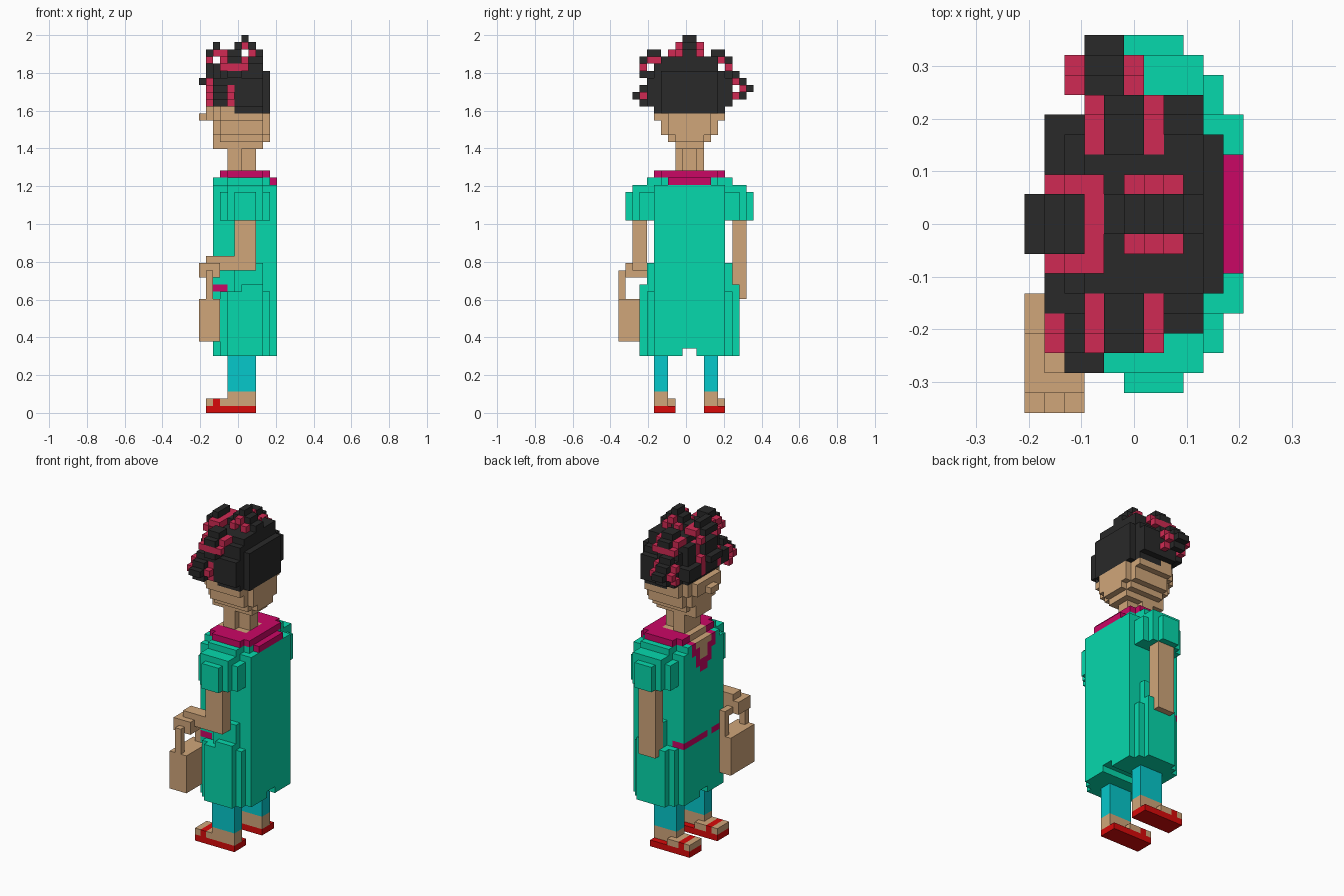
import bpy, bmesh
from itertools import product

if "Cube" in bpy.data.objects:
    bpy.data.objects.remove(bpy.data.objects["Cube"], do_unlink=True)

U = 2 / 53                      # edge of one block
grid = {}                       # block -> part name
parts = {}                      # part name -> colour name

COLOURS = {"skin": "D0A67A", "dark hair": "292929", "crimson": "D02A53",
           "magenta": "CA0765", "dress green": "06D8AC",
           "trouser teal": "06C8CB", "shoe red": "D80A0A"}


def linear(h):
    c = [int(h[i:i + 2], 16) / 255 for i in (0, 2, 4)]
    return [v / 12.92 if v < 0.04 else ((v + 0.055) / 1.055) ** 2.4 for v in c] + [1]


def material(name):
    m = bpy.data.materials.new(name)
    m.use_nodes = True
    m.diffuse_color = linear(COLOURS[name])
    bsdf = m.node_tree.nodes["Principled BSDF"]
    bsdf.inputs["Base Color"].default_value = linear(COLOURS[name])
    bsdf.inputs["Roughness"].default_value = 0.9
    return m


def box(part, colour, x0, x1, y0, y1, z0, z1):
    """Fill a range of blocks; later parts replace earlier ones."""
    parts[part] = colour
    for c in product(range(x0, x1), range(y0, y1), range(z0, z1)):
        grid[c] = part


def sides(part, colour, x0, x1, y0, y1, z0, z1, centre=20):
    """A box and its mirror image across the body."""
    box(part, colour, x0, x1, y0, y1, z0, z1)
    box(part, colour, x0, x1, centre - y1, centre - y0, z0, z1)


# Legs and shoes
for n, y in (("right", 5), ("left", 12)):
    box(n + "_trouser_leg", "trouser teal", 4, 8, y, y + 2, 3, 10)
    box(n + "_foot", "skin", 4, 8, y, y + 2, 1, 3)
    box(n + "_foot", "skin", 1, 5, y, y + 3, 1, 2)
    box(n + "_shoe", "shoe red", 1, 8, y, y + 3, 0, 1)
    box(n + "_shoe", "shoe red", 2, 3, y, y + 3, 1, 2)

# Dress: body, flared skirt, shoulders
D, G = "dress", "dress green"
box(D, G, 2, 11, 5, 15, 8, 32)
box(D, G, 3, 10, 4, 16, 8, 17)
box(D, G, 4, 9, 3, 17, 8, 17)
sides(D, G, 6, 9, 3, 4, 17, 18)
sides(D, G, 5, 9, 4, 5, 17, 21)
box(D, G, 4, 9, 4, 16, 32, 33)
box(D, G, 2, 10, 6, 14, 32, 33)
for c in product(range(11), range(9, 11), range(8, 9)):     # hem notch
    grid.pop(c, None)

# Sleeves
sides("sleeves", G, 5, 8, 1, 2, 27, 31)
sides("sleeves", G, 4, 9, 2, 3, 27, 31)
sides("sleeves", G, 3, 10, 3, 5, 27, 31)
sides("sleeves", G, 4, 9, 2, 5, 31, 32)

# Belt with a gap at the front
for y0, y1 in ((5, 8), (9, 15)):
    box("belt", "magenta", 2, 3, y0, y1, 17, 18)
sides("belt", "magenta", 2, 4, 5, 6, 17, 18)

# Collar ring, back flap and pointed neckline
C, M = "collar", "magenta"
box(C, M, 4, 9, 5, 15, 33, 34)
box(C, M, 3, 10, 6, 14, 33, 34)
box(C, M, 10, 11, 7, 13, 32, 33)
box("neck", "skin", 3, 8, 8, 12, 33, 34)
sides(C, M, 2, 3, 7, 8, 31, 33)
sides(C, M, 2, 3, 8, 9, 29, 32)
box(C, M, 2, 3, 9, 11, 28, 30)
box("neck", "skin", 2, 3, 8, 12, 32, 33)
box("neck", "skin", 2, 3, 9, 11, 30, 32)

# Neck, jaw, face and nose
box("neck", "skin", 4, 8, 9, 11, 34, 38)
box("neck", "skin", 4, 6, 8, 12, 34, 38)
for x0, x1, y0, z0, z1 in ((2, 9, 8, 37, 38), (2, 10, 8, 38, 39), (3, 9, 7, 38, 39),
                           (2, 9, 7, 39, 41), (3, 9, 6, 39, 41), (9, 10, 7, 39, 42),
                           (3, 9, 5, 41, 43), (2, 3, 6, 41, 43), (1, 2, 7, 41, 43)):
    box("head", "skin", x0, x1, y0, 20 - y0, z0, z1)
box("nose", "skin", 0, 2, 9, 11, 41, 42)

# Arms: one hanging, one bent and holding the bag
box("left_arm", "skin", 5, 8, 16, 18, 16, 27)
box("right_arm", "skin", 5, 8, 2, 4, 20, 27)
box("right_arm", "skin", 1, 7, 2, 4, 20, 22)
box("right_hand", "skin", 0, 3, 1, 4, 19, 21)

# Bag with an arched handle
box("bag", "skin", 0, 3, 0, 6, 10, 16)
sides("bag_handle", "skin", 1, 2, 0, 1, 16, 20, 6)
box("bag_handle", "skin", 1, 2, 0, 6, 19, 20)

# Hair cap: x range, y range, z range
for b in ((5, 9, 5, 15, 42, 44), (9, 10, 6, 14, 42, 48), (3, 9, 4, 16, 43, 47),
          (2, 3, 6, 14, 43, 49), (3, 9, 5, 15, 43, 48), (3, 9, 5, 14, 48, 49),
          (3, 9, 6, 14, 49, 50), (1, 3, 5, 15, 44, 46)):
    box("hair", "dark hair", *b)


def curl(name, dark, red, a, b, across=False, shift=(1, 0, 0)):
    """Looped curl: dark arch between a and b with a crimson arch at each end.
    shift is (sign, offset, lift) applied to the arch profile."""
    sign, offset, lift = shift
    for cells, colour, spans in ((dark, "dark hair", ((a, b),)),
                                 (red, "crimson", ((a - 1, a), (b, b + 1)))):
        part = name + ("_curl" if colour == "dark hair" else "_ribbon")
        for (p, z), (s, e) in product(cells, spans):
            if across:
                box(part, colour, p, p + 1, s, e, z, z + 1)
            else:
                q = sign * p + offset
                box(part, colour, s, e, q, q + 1, z + lift, z + lift + 1)


# Crown and forehead curls run across the head
curl("crown", ((6, 52), (5, 51), (7, 51), (4, 50), (8, 50)),
     ((6, 51), (5, 50), (7, 50)), 9, 11, True)
curl("forehead", ((2, 51), (1, 50), (1, 48), (2, 48)),
     ((1, 49), (2, 50), (3, 50), (2, 48)), 8, 11, True)
box("forehead_ribbon", "crimson", 3, 4, 8, 11, 50, 51)
curl("brow", ((0, 46), (1, 47), (1, 45), (1, 46), (2, 47)),
     ((1, 46), (1, 45), (2, 47), (1, 44)), 8, 11, True)

# Side curls run front to back
UP_DARK, UP_RED = ((5, 50), (4, 50), (3, 49), (3, 47), (4, 47)), ((4, 49), (5, 49), (3, 48))
LOW_DARK, LOW_RED = ((2, 44), (3, 45), (3, 43), (4, 46)), ((3, 44), (4, 45), (4, 43))
curl("upper_right", UP_DARK, UP_RED, 4, 6)
curl("upper_left", UP_DARK, UP_RED, 4, 6, shift=(-1, 18, 0))
curl("lower_right", LOW_DARK, LOW_RED, 2, 4)
curl("lower_left", LOW_DARK, LOW_RED, 3, 5, shift=(-1, 20, 1))
sides("side_ribbon", "crimson", 3, 7, 3, 4, 48, 49, 19)

# Turn each part's blocks into one mesh of its outer faces
mats = {n: material(n) for n in COLOURS}
for part, colour in parts.items():
    bm, verts = bmesh.new(), {}

    def vert(p):
        if p not in verts:
            verts[p] = bm.verts.new(((p[0] - 5.5) * U, (p[1] - 9.5) * U, p[2] * U))
        return verts[p]

    for c in [k for k, v in grid.items() if v == part]:
        for axis, step in product(range(3), (0, 1)):
            n = list(c)
            n[axis] += 2 * step - 1
            if tuple(n) in grid:
                continue
            u, v = (axis + 1) % 3, (axis + 2) % 3
            loop = []
            for du, dv in ((0, 0), (1, 0), (1, 1), (0, 1)):
                p = list(c)
                p[axis] += step
                p[u] += du
                p[v] += dv
                loop.append(vert(tuple(p)))
            bm.faces.new(loop if step else loop[::-1])
    bmesh.ops.dissolve_limit(bm, angle_limit=0.01, verts=bm.verts, edges=bm.edges)
    me = bpy.data.meshes.new(part)
    bm.to_mesh(me)
    bm.free()
    me.materials.append(mats[colour])
    bpy.context.collection.objects.link(bpy.data.objects.new(part, me))
